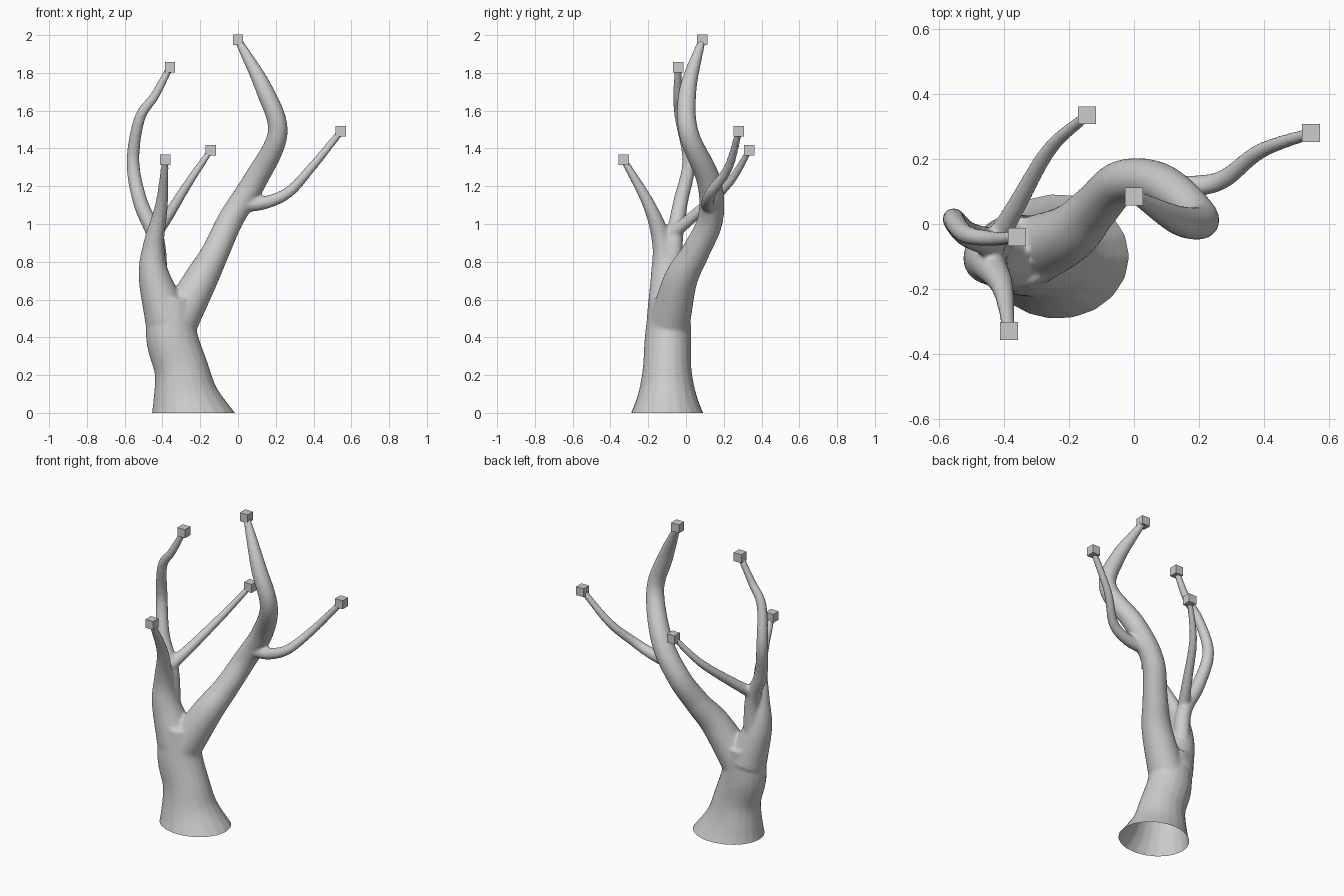
import bpy, bmesh, math
from mathutils import Vector

if "Cube" in bpy.data.objects:
    bpy.data.objects.remove(bpy.data.objects["Cube"])

SIDES, STEPS = 20, 8


def spline(pts):
    # Catmull-Rom through (x, y, z, radius) points
    p = [Vector(q) for q in pts]
    p = [p[0] * 2 - p[1]] + p + [p[-1] * 2 - p[-2]]
    out = []
    for i in range(1, len(p) - 2):
        a, b, c, d = p[i - 1:i + 3]
        for k in range(STEPS):
            t = k / STEPS
            out.append(0.5 * (2 * b + (c - a) * t + (2 * a - 5 * b + 4 * c - d) * t * t
                              + (3 * b - a - 3 * c + d) * t ** 3))
    return out + [p[-2]]


def taper(r0, r1, pts):
    # even taper along a thin branch
    n = len(pts) - 1
    return [(*p, r0 + (r1 - r0) * i / n) for i, p in enumerate(pts)]


def add_tube(bm, pts, y_scale=1.0):
    path = spline(pts)
    rings = []
    for i, q in enumerate(path):
        c = q.to_3d()
        tan = (path[min(i + 1, len(path) - 1)] - path[max(i - 1, 0)]).to_3d().normalized()
        v = (Vector((0, 1, 0)) - tan * tan.y).normalized()
        u = v.cross(tan)
        angles = [2 * math.pi * k / SIDES for k in range(SIDES)]
        rings.append([bm.verts.new(c + q.w * (u * math.cos(a) + v * math.sin(a) * y_scale))
                      for a in angles])
    for r, s in zip(rings, rings[1:]):
        for k in range(SIDES):
            n = (k + 1) % SIDES
            bm.faces.new((r[k], r[n], s[n], s[k]))
    bm.faces.new(rings[0][::-1])
    bm.faces.new(rings[-1])


trunk = [(-.24, -.1, -.08, .25), (-.275, -.1, .08, .178), (-.3, -.1, .23, .144),
         (-.35, -.095, .4, .137), (-.36, -.085, .6, .12)]
right_limb = [(-.33, -.09, .46, .11), (-.2, -.03, .7, .09), (-.12, .05, .85, .074),
              (-.035, .13, 1.03, .068), (.09, .12, 1.23, .064), (.21, .015, 1.48, .053),
              (.14, .01, 1.71, .046), (0, .085, 1.975, .02)]
left_limb = [(-.375, -.09, .5, .12), (-.445, -.105, .73, .082), (-.445, -.125, .9, .055),
             (-.405, -.195, 1.1, .034), (-.385, -.33, 1.34, .018)]
tall_branch = taper(.05, .019, [(-.42, -.07, .68), (-.435, -.06, .92), (-.515, -.03, 1.11),
                                (-.556, .015, 1.33), (-.52, -.03, 1.56), (-.44, -.045, 1.68),
                                (-.36, -.04, 1.83)])
back_branch = taper(.036, .017, [(-.435, -.07, .95), (-.36, .06, 1.06), (-.26, .23, 1.22),
                                 (-.145, .335, 1.39)])
side_branch = taper(.04, .019, [(.03, .12, 1.1), (.15, .115, 1.115), (.27, .135, 1.17),
                                (.39, .225, 1.3), (.545, .28, 1.49)])
limbs = [right_limb, left_limb, tall_branch, back_branch, side_branch]

# tree: overlapping tubes fused into one smooth surface
bm = bmesh.new()
add_tube(bm, trunk, 0.9)
for limb in limbs:
    add_tube(bm, limb)
bmesh.ops.recalc_face_normals(bm, faces=bm.faces)
mesh = bpy.data.meshes.new("tree")
bm.to_mesh(mesh)
bm.free()
tree = bpy.data.objects.new("tree", mesh)
bpy.context.collection.objects.link(tree)
bpy.context.view_layer.objects.active = tree
tree.select_set(True)
fuse = tree.modifiers.new("fuse", "REMESH")
fuse.mode, fuse.voxel_size = "VOXEL", 0.01
blend = tree.modifiers.new("blend", "SMOOTH")
blend.factor, blend.iterations = 0.5, 5
for name in ("fuse", "blend"):
    bpy.ops.object.modifier_apply(modifier=name)

# cut the trunk open at the ground
bm = bmesh.new()
bm.from_mesh(tree.data)
bmesh.ops.bisect_plane(bm, geom=bm.verts[:] + bm.edges[:] + bm.faces[:],
                       plane_co=(0, 0, 0), plane_no=(0, 0, 1), clear_inner=True)
for f in bm.faces:
    f.smooth = True
bm.to_mesh(tree.data)
bm.free()

# small cubes on the branch tips
for i, limb in enumerate(limbs):
    bpy.ops.mesh.primitive_cube_add(size=0.055, location=limb[-1][:3])
    bpy.context.object.name = f"tip_cube_{i + 1}"
